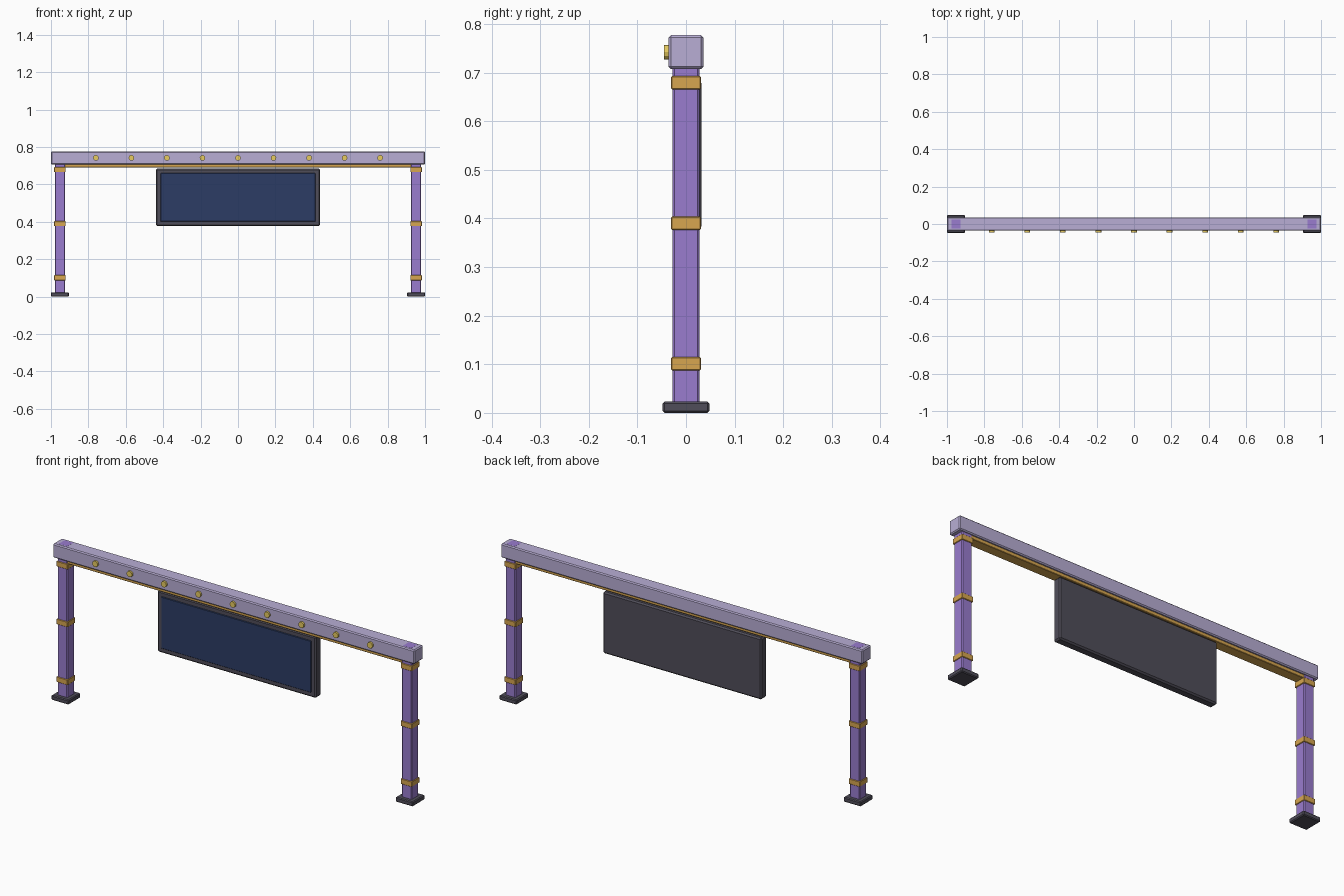
import bpy, bmesh, math

if "Cube" in bpy.data.objects:
    bpy.data.objects.remove(bpy.data.objects["Cube"])


def material(name, rgb):
    m = bpy.data.materials.new(name)
    m.diffuse_color = (*rgb, 1)
    m.use_nodes = True
    m.node_tree.nodes["Principled BSDF"].inputs["Base Color"].default_value = m.diffuse_color
    return m


LILAC = material("lilac", (0.48, 0.42, 0.66))
PURPLE = material("purple", (0.32, 0.2, 0.62))
GOLD = material("gold", (0.68, 0.38, 0.08))
DARK = material("dark", (0.08, 0.075, 0.1))
NAVY = material("navy", (0.025, 0.045, 0.13))
YELLOW = material("yellow", (0.8, 0.6, 0.12))


def box(name, lo, hi, mat, bevel):
    """Chamfered box between two corners."""
    size = [b - a for a, b in zip(lo, hi)]
    bm = bmesh.new()
    bmesh.ops.create_cube(bm, size=1)
    bmesh.ops.scale(bm, vec=size, verts=bm.verts)
    bmesh.ops.bevel(bm, geom=bm.edges[:], offset=bevel, segments=1,
                    profile=0.5, affect='EDGES')
    me = bpy.data.meshes.new(name)
    bm.to_mesh(me)
    bm.free()
    me.materials.append(mat)
    ob = bpy.data.objects.new(name, me)
    ob.location = [(a + b) / 2 for a, b in zip(lo, hi)]
    bpy.context.collection.objects.link(ob)
    return ob


def column(name, x, half, z0, z1, mat, bevel):
    """Square block centred on a post axis."""
    return box(name, (x - half, -half, z0), (x + half, half, z1), mat, bevel)


# Posts with foot pads and gold bands
for side, x in (("left", -0.952), ("right", 0.952)):
    column(f"{side}_foot_pad", x, 0.048, 0, 0.0235, DARK, 0.004)
    column(f"{side}_post", x, 0.0275, 0.01, 0.7773, PURPLE, 0.004)
    for i, z in enumerate((0.101, 0.39, 0.679)):
        column(f"{side}_band_{i + 1}", x, 0.031, z - 0.0135, z + 0.0135, GOLD, 0.002)

# Overhead beam and the trim strip beneath it
box("top_beam", (-1, -0.036, 0.707), (1, 0.036, 0.777), LILAC, 0.005)
box("under_trim", (-0.945, -0.025, 0.691), (0.945, 0.025, 0.71), GOLD, 0.002)

# Hanging sign panel
box("sign_frame", (-0.439, -0.012, 0.377), (0.439, 0.032, 0.685), DARK, 0.007)
box("sign_screen", (-0.414, -0.016, 0.402), (0.414, 0.0, 0.66), NAVY, 0.002)

# Row of lamps along the front of the beam
for i in range(9):
    bpy.ops.mesh.primitive_cylinder_add(
        vertices=12, radius=0.015, depth=0.018,
        location=((i - 4) * 0.19, -0.036, 0.742), rotation=(math.pi / 2, 0, 0))
    lamp = bpy.context.object
    lamp.name = f"lamp_{i + 1}"
    lamp.data.materials.append(YELLOW)
